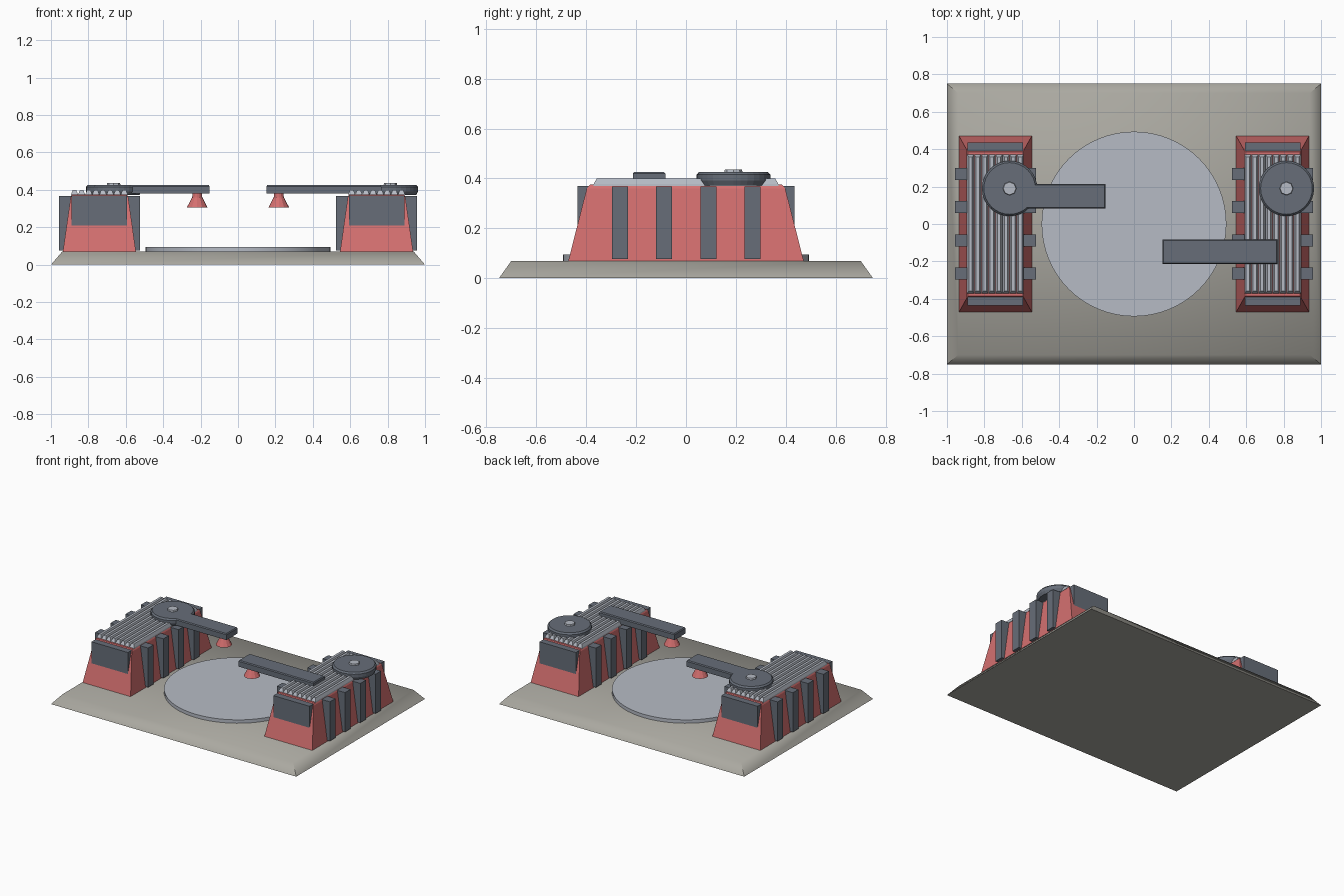
import bpy, bmesh, math
from mathutils import Matrix

if "Cube" in bpy.data.objects:
    bpy.data.objects.remove(bpy.data.objects["Cube"])


def material(name, rgb):
    m = bpy.data.materials.new(name)
    m.diffuse_color = (*rgb, 1)
    m.use_nodes = True
    m.node_tree.nodes["Principled BSDF"].inputs["Base Color"].default_value = m.diffuse_color
    return m


STONE = material("warm grey", (0.40, 0.39, 0.35))
RED = material("soft red", (0.66, 0.16, 0.16))
SLATE = material("slate", (0.135, 0.155, 0.19))
PALE = material("pale grey", (0.47, 0.50, 0.56))


def finish(bm, name, mat, smooth=None):
    bmesh.ops.recalc_face_normals(bm, faces=bm.faces)
    mesh = bpy.data.meshes.new(name)
    bm.to_mesh(mesh)
    bm.free()
    mesh.materials.append(mat)
    ob = bpy.data.objects.new(name, mesh)
    bpy.context.collection.objects.link(ob)
    if smooth:
        bpy.context.view_layer.objects.active = ob
        ob.select_set(True)
        bpy.ops.object.shade_smooth_by_angle(angle=math.radians(smooth))
        ob.select_set(False)
    return ob


def loft(name, mat, cx, cy, rings, smooth=None):
    """Stack of rectangles, each given as (half x, half y, z)."""
    bm = bmesh.new()
    loops = [[bm.verts.new((cx + sx * hx, cy + sy * hy, z))
              for sx, sy in ((-1, -1), (1, -1), (1, 1), (-1, 1))]
             for hx, hy, z in rings]
    for a, b in zip(loops, loops[1:]):
        for i in range(4):
            j = (i + 1) % 4
            bm.faces.new((a[i], a[j], b[j], b[i]))
    bm.faces.new(loops[0][::-1])
    bm.faces.new(loops[-1])
    return finish(bm, name, mat, smooth)


def box(name, mat, x, y, z):
    return loft(name, mat, sum(x) / 2, sum(y) / 2,
                [((x[1] - x[0]) / 2, (y[1] - y[0]) / 2, h) for h in z])


def turned(name, mat, cx, cy, profile, sides, smooth=None):
    """Round part from (radius, z) steps."""
    bm = bmesh.new()
    loops = [[bm.verts.new((cx + r * math.cos(math.tau * i / sides),
                            cy + r * math.sin(math.tau * i / sides), z))
              for i in range(sides)] for r, z in profile]
    for a, b in zip(loops, loops[1:]):
        for i in range(sides):
            j = (i + 1) % sides
            bm.faces.new((a[i], a[j], b[j], b[i]))
    bm.faces.new(loops[0][::-1])
    bm.faces.new(loops[-1])
    return finish(bm, name, mat, smooth)


# Ground slab and central landing disc
loft("base", STONE, 0, 0, [(1, 0.75, 0), (0.94, 0.70, 0.07)], smooth=60)
turned("landing_disc", PALE, 0, 0, [(0.494, 0.06), (0.494, 0.095)], 64, smooth=40)

for side, sx in (("left", -1), ("right", 1)):
    cx = sx * 0.741

    # Tapered tower with a small chamfer at the top
    loft(side + "_tower", RED, cx, 0,
         [(0.196, 0.473, 0.065), (0.154, 0.398, 0.36), (0.147, 0.385, 0.375)])

    # Buttresses along both long sides
    for i in range(4):
        y = -0.265 + i * 0.1775
        for face in (-1, 1):
            x = cx + face * 0.18
            box(f"{side}_buttress", SLATE, (x - 0.036, x + 0.036),
                (y - 0.032, y + 0.032), (0.077, 0.367))

    # Panels on the two ends
    for face in (-1, 1):
        ys = sorted((face * 0.375, face * 0.436))
        box(f"{side}_end_panel", SLATE, (cx - 0.148, cx + 0.148), ys, (0.20, 0.369))

    # Roof grille of tapered bars
    for i in range(8):
        x = cx + (i - 3.5) * 0.038
        loft(f"{side}_grille_bar", PALE, x, 0,
             [(0.0185, 0.372, 0.37), (0.0175, 0.37, 0.378), (0.009, 0.358, 0.40)])

    # Turntable with a pale hub
    tx = -0.665 if sx < 0 else 0.815
    turned(side + "_turntable", SLATE, tx, 0.19,
           [(0.138, 0.372), (0.148, 0.392), (0.148, 0.415), (0.138, 0.426)], 32)
    turned(side + "_hub", PALE, tx, 0.19, [(0.038, 0.42), (0.034, 0.437)], 8)

    # Crane arm and hanging nozzle
    ay = -sx * 0.148
    arm_x = sx * 0.459
    loft(side + "_arm", SLATE, arm_x, ay,
         [(0.307, 0.065, 0.38), (0.307, 0.065, 0.419), (0.302, 0.060, 0.426)])
    turned(side + "_nozzle", RED, sx * 0.218, ay,
           [(0.055, 0.307), (0.027, 0.36), (0.025, 0.385)], 12)
